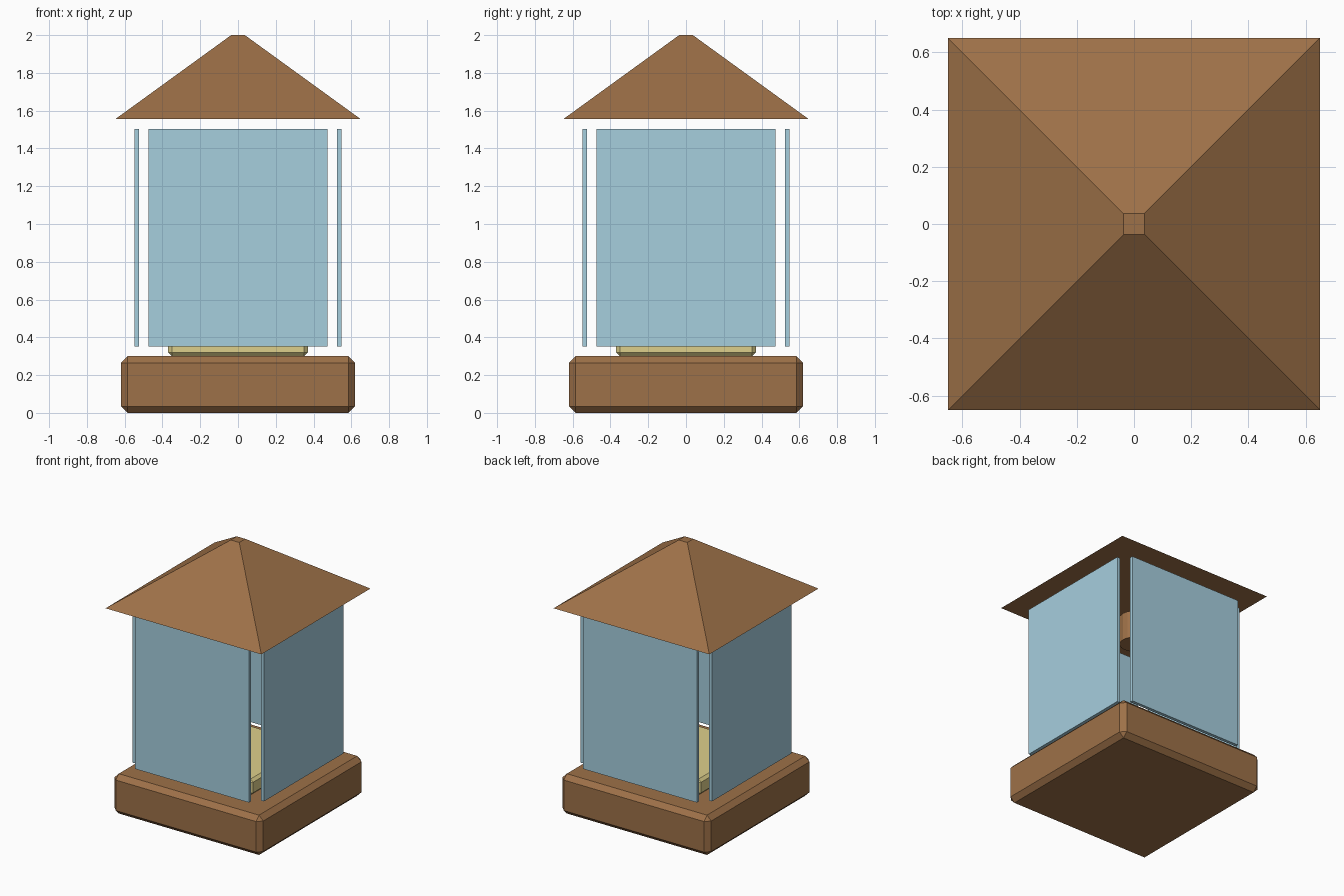
import bpy, bmesh, math
from mathutils import Matrix

if "Cube" in bpy.data.objects:
    bpy.data.objects.remove(bpy.data.objects["Cube"], do_unlink=True)


def make_material(name, rgb):
    mat = bpy.data.materials.new(name)
    mat.use_nodes = True
    colour = (*rgb, 1)
    mat.diffuse_color = colour
    mat.node_tree.nodes["Principled BSDF"].inputs["Base Color"].default_value = colour
    return mat


def finish(name, bm, mat):
    mesh = bpy.data.meshes.new(name)
    bm.to_mesh(mesh)
    bm.free()
    mesh.materials.append(mat)
    obj = bpy.data.objects.new(name, mesh)
    bpy.context.collection.objects.link(obj)
    return obj


def box(name, size, centre, mat, bevel=0):
    bm = bmesh.new()
    bmesh.ops.create_cube(bm, size=1)
    bmesh.ops.scale(bm, vec=size, verts=bm.verts)
    if bevel:
        bmesh.ops.bevel(bm, geom=bm.edges[:], offset=bevel, segments=1,
                        affect='EDGES', profile=0.5)
    obj = finish(name, bm, mat)
    obj.location = centre
    return obj


def cone(name, sides, r1, r2, bottom, top, mat, turn=0):
    bm = bmesh.new()
    bmesh.ops.create_cone(bm, cap_ends=True, segments=sides, radius1=r1,
                          radius2=r2, depth=top - bottom,
                          matrix=Matrix.Rotation(turn, 4, 'Z'))
    obj = finish(name, bm, mat)
    obj.location.z = (bottom + top) / 2
    return obj


wood = make_material("warm_wood", (0.34, 0.165, 0.065))
glass = make_material("pale_blue_glass", (0.38, 0.62, 0.73))
cream = make_material("cream", (0.73, 0.63, 0.26))

# Chamfered base and the low plate on it
box("base", (1.24, 1.24, 0.3), (0, 0, 0.15), wood, 0.035)
box("inner_plate", (0.74, 0.74, 0.12), (0, 0, 0.36), cream, 0.02)

# Four glass panels, one on each side
for i, side in enumerate(("front", "left", "back", "right")):
    angle = i * math.pi / 2
    panel = box(side + "_panel", (0.95, 0.024, 1.15),
                (0.537 * math.sin(angle), -0.537 * math.cos(angle), 0.927), glass)
    panel.rotation_euler.z = angle

# Small wooden piece hanging in the middle
cone("hanging_piece", 16, 0.1, 0.1, 1.22, 1.43, wood)

# Four-sided roof with a small flat top
diagonal = math.sqrt(2)
cone("roof", 4, 0.65 * diagonal, 0.036 * diagonal, 1.555, 2, wood, math.pi / 4)
